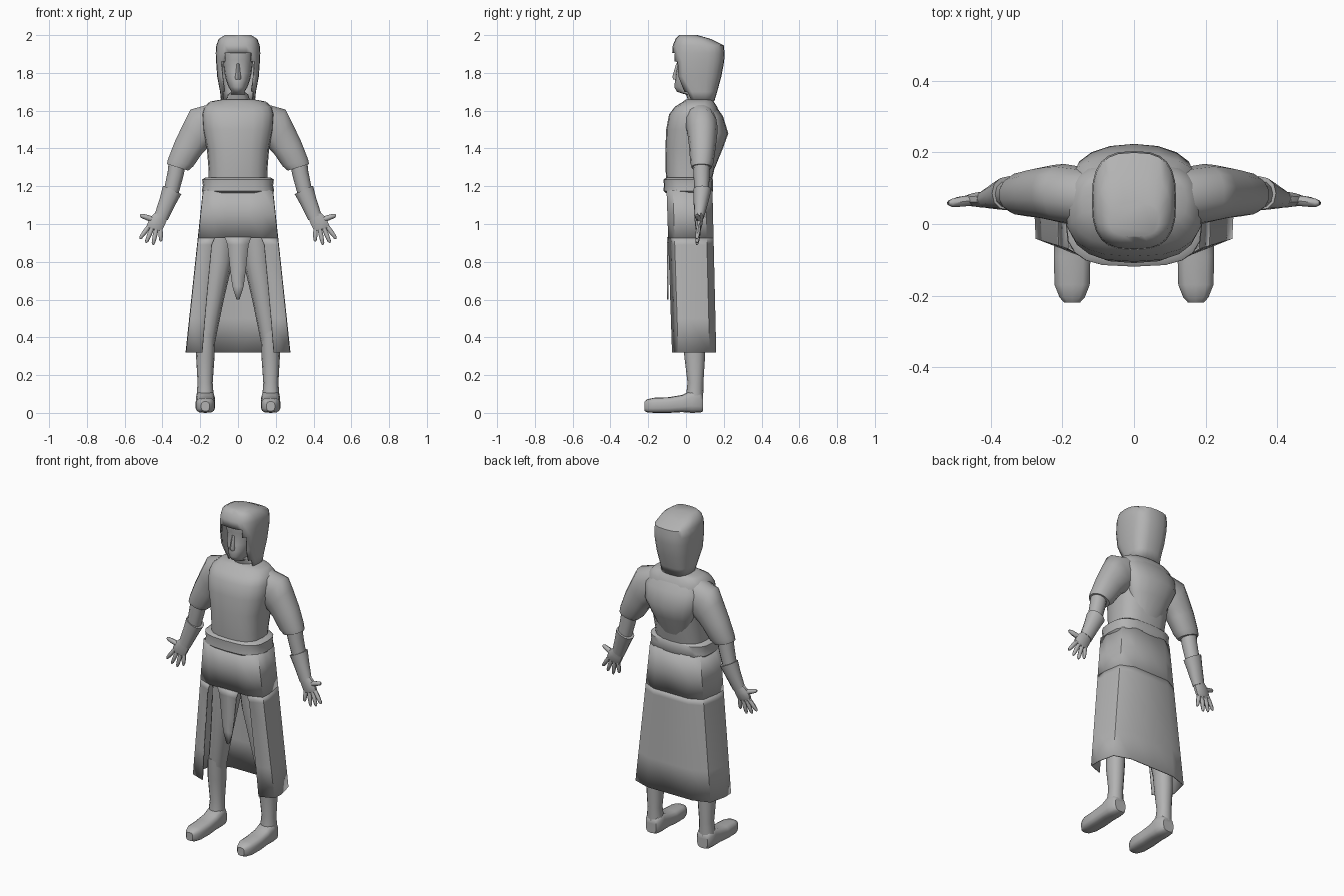
import bpy, bmesh, math
from mathutils import Vector

grey = bpy.data.materials.new("plain grey")
grey.diffuse_color = (0.45, 0.45, 0.45, 1)


def make(name, rows, ring=True, cap=True, mirror=False, thick=0, cut=None, angle=45):
    """Skin rows of points into a surface; rings may be capped."""
    bm = bmesh.new()
    vs = [[bm.verts.new(p) for p in row] for row in rows]
    n = len(vs[0])
    for a, b in zip(vs, vs[1:]):
        for i in range(n if ring else n - 1):
            j = (i + 1) % n
            bm.faces.new((a[i], a[j], b[j], b[i]))
    if ring and cap:
        bm.faces.new(vs[0])
        bm.faces.new(vs[-1])
    bmesh.ops.recalc_face_normals(bm, faces=bm.faces)
    if cut:
        gone = [f for f in bm.faces if cut(f.calc_center_median())]
        bmesh.ops.delete(bm, geom=gone, context='FACES')
    for f in bm.faces:
        f.smooth = True
    me = bpy.data.meshes.new(name)
    bm.to_mesh(me)
    bm.free()
    me.set_sharp_from_angle(angle=math.radians(angle))
    me.materials.append(grey)
    ob = bpy.data.objects.new(name, me)
    bpy.context.collection.objects.link(ob)
    if thick:
        m = ob.modifiers.new("thickness", 'SOLIDIFY')
        m.thickness = thick
        m.offset = -1
    if mirror:
        m = ob.modifiers.new("mirror", 'MIRROR')
        m.use_mirror_merge = False
    return ob


def oval(c, u, v, n=16, e=2.5):
    """Rounded-box ring around c spanned by u and v."""
    pts = []
    for i in range(n):
        t = 2 * math.pi * i / n
        s, k = math.sin(t), math.cos(t)
        pts.append(Vector(c) + Vector(u) * math.copysign(abs(s) ** (2 / e), s)
                   + Vector(v) * math.copysign(abs(k) ** (2 / e), k))
    return pts


def stack(name, rings, n=16, e=2.5, **kw):
    """Vertical loft: z, half width, front y, back y."""
    rows = [oval((0, (f + b) / 2, z), (h, 0, 0), (0, (b - f) / 2, 0), n, e)
            for z, h, f, b in rings]
    return make(name, rows, **kw)


def limb(name, rings, n=12, e=2.2):
    """Mirrored limb: inner x,z, outer x,z, centre y, half depth."""
    rows = [oval(((xi + xo) / 2, y, (zi + zo) / 2),
                 ((xo - xi) / 2, 0, (zo - zi) / 2), (0, h, 0), n, e)
            for xi, zi, xo, zo, y, h in rings]
    return make(name, rows, mirror=True)


# head: neck, face and nose
stack("face", [(1.63, .07, .02, .13), (1.685, .055, .0, .12), (1.70, .035, -.048, .11),
               (1.725, .05, -.062, .12), (1.76, .063, -.058, .13), (1.80, .072, -.055, .13),
               (1.84, .077, -.045, .13), (1.87, .08, -.052, .13), (1.93, .08, -.05, .13)], e=2.2)
stack("nose", [(1.765, .016, -.068, -.03), (1.78, .016, -.072, -.03),
               (1.85, .008, -.052, -.02)], n=8, e=2)

# hood with face opening
stack("hood", [(1.65, .09, .0, .15), (1.70, .095, -.03, .165), (1.78, .11, -.068, .187),
               (1.86, .116, -.075, .202), (1.905, .118, -.073, .204), (1.945, .115, -.07, .2),
               (1.98, .102, -.055, .13), (2.0, .07, -.035, .06)], n=24, e=2.8, thick=.008,
      cut=lambda c: c.z < 1.66 and abs(c.x) < .01 or
      c.y < .06 and c.z < 1.9 and abs(c.x) < (.07 if c.z > 1.86 else .085))

# tunic, folded cowl on the back, belt
stack("tunic", [(1.2, .155, -.10, .13), (1.28, .155, -.108, .148), (1.40, .165, -.109, .17),
                (1.50, .187, -.105, .185), (1.58, .192, -.09, .178), (1.62, .18, -.06, .165),
                (1.648, .148, -.015, .147), (1.66, .085, .0, .14)], n=20, e=2.7)
stack("back_cowl", [(1.63, .13, .06, .155), (1.57, .175, .06, .196), (1.48, .165, .06, .224),
                    (1.40, .135, .06, .195), (1.29, .09, .06, .15)], e=2.1)
stack("belt", [(1.165, .182, -.108, .135), (1.175, .192, -.119, .143), (1.205, .186, -.117, .142),
               (1.235, .19, -.119, .143), (1.245, .175, -.105, .135)], n=20, e=3)


# long skirt: closed top, split front below
def half(z):
    t = (1.18 - z) / .86
    hx, yf, yb = .184 + .091 * t, -.103 + .029 * t, .14 + .02 * t
    side = [(1, .14), (1.01, .4), (.92, .85), (.55, 1), (0, 1)]
    return yf, [(hx * a, yf + (yb - yf) * b) for a, b in side]


def skirt_row(z, front):
    yf, side = half(z)
    pts = [(x, yf) for x in front] + side
    left = [(-x, y) for x, y in reversed(pts[:-1])]
    if front[0] == 0:
        left = left[:-1]
    return [Vector((x, y, z)) for x, y in pts + left]


make("skirt_top", [skirt_row(1.18, (0, .06, .13)), skirt_row(1.05, (0, .06, .13)),
                   skirt_row(.925, (0, .065, .125))], cap=False, thick=.006)
make("skirt_panels", [skirt_row(z, (x,)) for z, x in
                      ((.925, .125), (.89, .14), (.7, .158), (.5, .176), (.32, .19))],
     ring=False, thick=.006)
make("front_flap", [[Vector((x * s, -.1, z)) for s in (-1, 0, 1)] for z, x in
                    ((.93, .07), (.89, .056), (.76, .042), (.67, .03), (.6, .008))],
     ring=False, thick=.008)

# arms: sleeve, forearm, gauntlet
limb("sleeve", [(.11, 1.43, .12, 1.645, .07, .085), (.14, 1.41, .253, 1.608, .085, .083),
                (.165, 1.395, .287, 1.54, .087, .078), (.19, 1.37, .335, 1.44, .087, .07),
                (.235, 1.305, .372, 1.345, .084, .062), (.262, 1.282, .378, 1.318, .082, .053)], 14)
limb("forearm", [(.275, 1.32, .365, 1.35, .082, .045), (.29, 1.25, .372, 1.28, .082, .043),
                 (.315, 1.16, .39, 1.19, .083, .038)])
limb("gauntlet", [(.30, 1.158, .397, 1.203, .086, .048), (.33, 1.105, .413, 1.14, .08, .04),
                  (.372, 1.02, .441, 1.052, .07, .026)])

# hands: palm, fingers, thumb
limb("palm", [(.372, 1.03, .44, 1.06, .07, .024), (.383, 1.0, .468, 1.035, .068, .022),
              (.397, .972, .483, .998, .066, .018), (.405, .962, .478, .982, .064, .013)], 10)


def finger(name, x0, z0, x1, z1, r=.0115):
    a, b = Vector((x0, .068, z0)), Vector((x1, .058, z1))
    d = (b - a).normalized()
    side = d.cross(Vector((0, 1, 0))).normalized()
    rows = [oval(a.lerp(b, t), side * r * k, Vector((0, r * k, 0)), 8, 2)
            for t, k in ((0, 1), (.5, 1.05), (.88, .8), (1, .35))]
    make(name, rows, mirror=True)


for i, f in enumerate([(.47, .99, .52, .922), (.452, .985, .487, .9),
                       (.431, .98, .45, .89), (.411, .98, .408, .908)]):
    finger("finger_%d" % (i + 1), *f)
finger("thumb", .44, 1.02, .519, 1.047, .014)

# legs and boots
limb("leg", [(.0, .98, .17, .98, .03, .09), (.028, .8, .175, .8, .03, .085),
             (.075, .6, .19, .6, .035, .072), (.11, .43, .21, .43, .04, .058),
             (.13, .33, .215, .33, .045, .05)])
limb("boot_shaft", [(.12, .43, .216, .43, .042, .062), (.124, .30, .222, .30, .046, .055),
                    (.134, .16, .214, .16, .05, .042), (.128, .08, .22, .08, .045, .046)])
make("boot_foot", [oval((.173, y, (a + b) / 2), (h, 0, 0), (0, 0, (b - a) / 2), 14, 3.2)
                   for y, h, a, b in ((.09, .035, .008, .09), (.075, .046, .002, .11),
                                      (.03, .051, .0, .12), (-.02, .05, .004, .095),
                                      (-.09, .052, .0, .083), (-.17, .05, .0, .08),
                                      (-.205, .036, .003, .072), (-.22, .022, .01, .06))],
     mirror=True)
